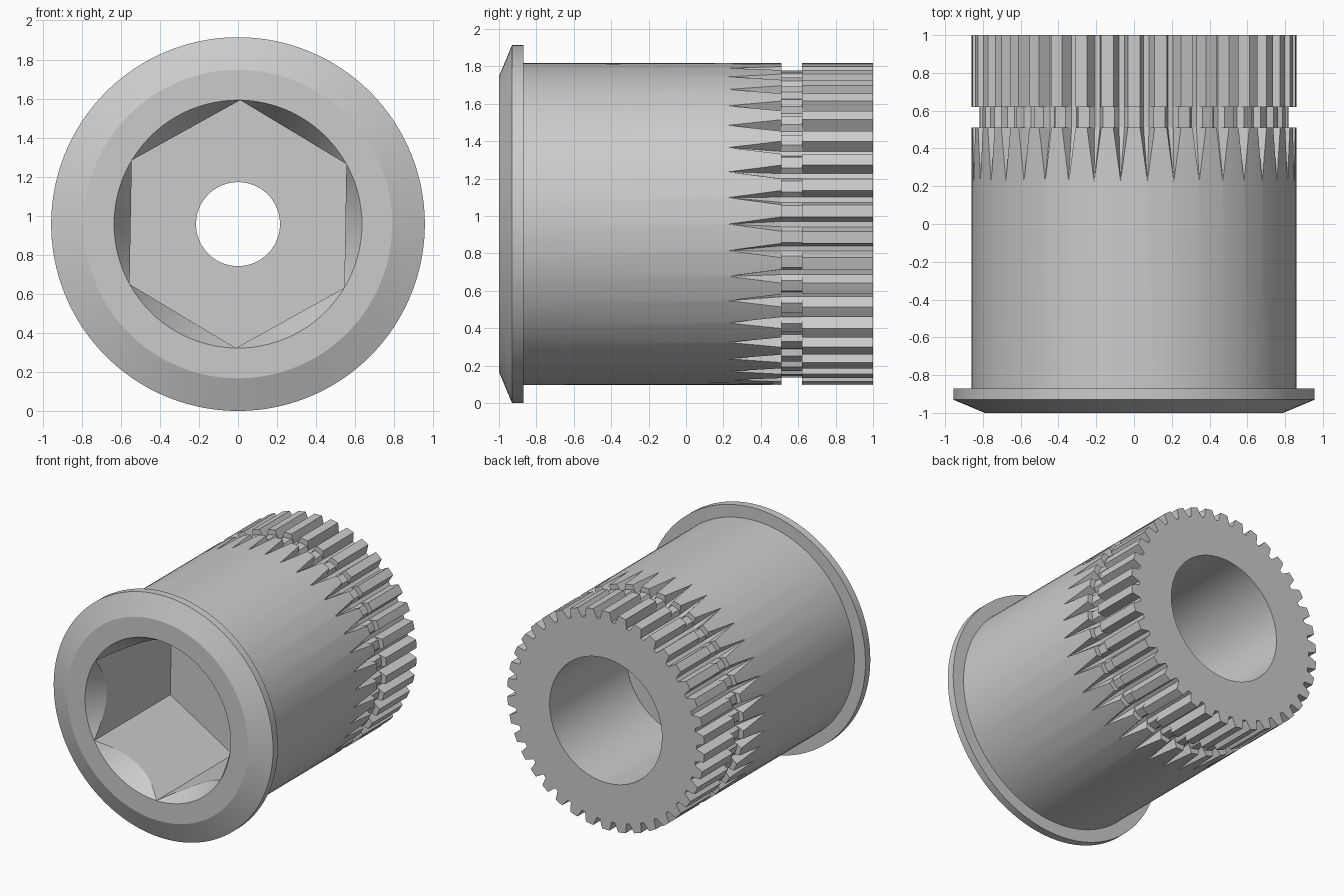
import bpy, bmesh, math
from mathutils import Matrix

cube = bpy.data.objects.get("Cube")
if cube:
    bpy.data.objects.remove(cube, do_unlink=True)

AXIS_Z = 0.957      # height of the horizontal axis
TEETH = 38
PITCH = math.tau / TEETH
EDGE, ROOT = 0.045, 0.018   # half angles of a groove at its mouth and floor


def make_object(name, bm):
    bmesh.ops.recalc_face_normals(bm, faces=bm.faces)
    mesh = bpy.data.meshes.new(name)
    bm.to_mesh(mesh)
    bm.free()
    obj = bpy.data.objects.new(name, mesh)
    bpy.context.collection.objects.link(obj)
    return obj


def ring(bm, y, radius, valley=None, spread=1.0):
    """One cross-section; valley gives the groove floor radius."""
    valley = valley or radius
    section = [(-EDGE * spread, radius), (-ROOT * spread, valley),
               (ROOT * spread, valley), (EDGE * spread, radius), (PITCH / 2, radius)]
    return [bm.verts.new((r * math.cos(i * PITCH + a), y, AXIS_Z + r * math.sin(i * PITCH + a)))
            for i in range(TEETH) for a, r in section]


def cutter(name, sides, front, back, r_front, r_back, turn=0.0):
    bm = bmesh.new()
    bmesh.ops.create_cone(bm, cap_ends=True, segments=sides, radius1=r_front,
                          radius2=r_back, depth=back - front)
    bm.transform(Matrix.Translation((0, (front + back) / 2, AXIS_Z))
                 @ Matrix.Rotation(turn, 4, 'Y') @ Matrix.Rotation(-math.pi / 2, 4, 'X'))
    obj = make_object(name, bm)
    obj.hide_render = True
    return obj


# Flanged sleeve: front face, flange, barrel, splines, rear bore, small through hole
VALLEY = 0.79
stations = [
    (-1.0, 0.215), (-1.0, 0.79), (-0.93, 0.957), (-0.87, 0.957), (-0.87, 0.86),
    (0.23, 0.86, 0.86, 0.02), (0.51, 0.86, VALLEY),
    (0.51, 0.82, VALLEY), (0.62, 0.82, VALLEY),
    (0.62, 0.86, VALLEY), (1.0, 0.86, VALLEY),
    (1.0, 0.49), (0.04, 0.49), (0.04, 0.215),
]
bm = bmesh.new()
rings = [ring(bm, *s) for s in stations]
for a, b in zip(rings, rings[1:] + rings[:1]):
    for i in range(len(a)):
        j = (i + 1) % len(a)
        bm.faces.new((a[i], a[j], b[j], b[i]))
sleeve = make_object("splined_sleeve", bm)

# Hexagonal socket with a conical lead-in
apothem = 0.635 * math.cos(math.pi / 6)
lead = (0.635 - apothem) * math.sqrt(3)
extra = 0.05
cutters = [
    cutter("hex_socket_cutter", 6, -1.1, -0.05, 0.635, 0.635, math.radians(1)),
    cutter("lead_in_cutter", 96, -1 - extra, -1 + lead + extra,
           0.635 + extra / math.sqrt(3), apothem - extra / math.sqrt(3)),
]
# Point one hexagon corner straight up
top = max(cutters[0].data.vertices, key=lambda v: v.co.z).co
tilt = math.atan2(top.x, top.z - AXIS_Z)
cutters[0].data.transform(Matrix.Translation((0, 0, AXIS_Z))
                          @ Matrix.Rotation(math.radians(1) - tilt, 4, 'Y')
                          @ Matrix.Translation((0, 0, -AXIS_Z)))

bpy.context.view_layer.objects.active = sleeve
sleeve.select_set(True)
for c in cutters:
    mod = sleeve.modifiers.new(c.name, 'BOOLEAN')
    mod.operation = 'DIFFERENCE'
    mod.solver = 'EXACT'
    mod.object = c
    bpy.ops.object.modifier_apply(modifier=mod.name)
    bpy.data.objects.remove(c, do_unlink=True)

bpy.ops.object.shade_smooth_by_angle(angle=math.radians(12))
